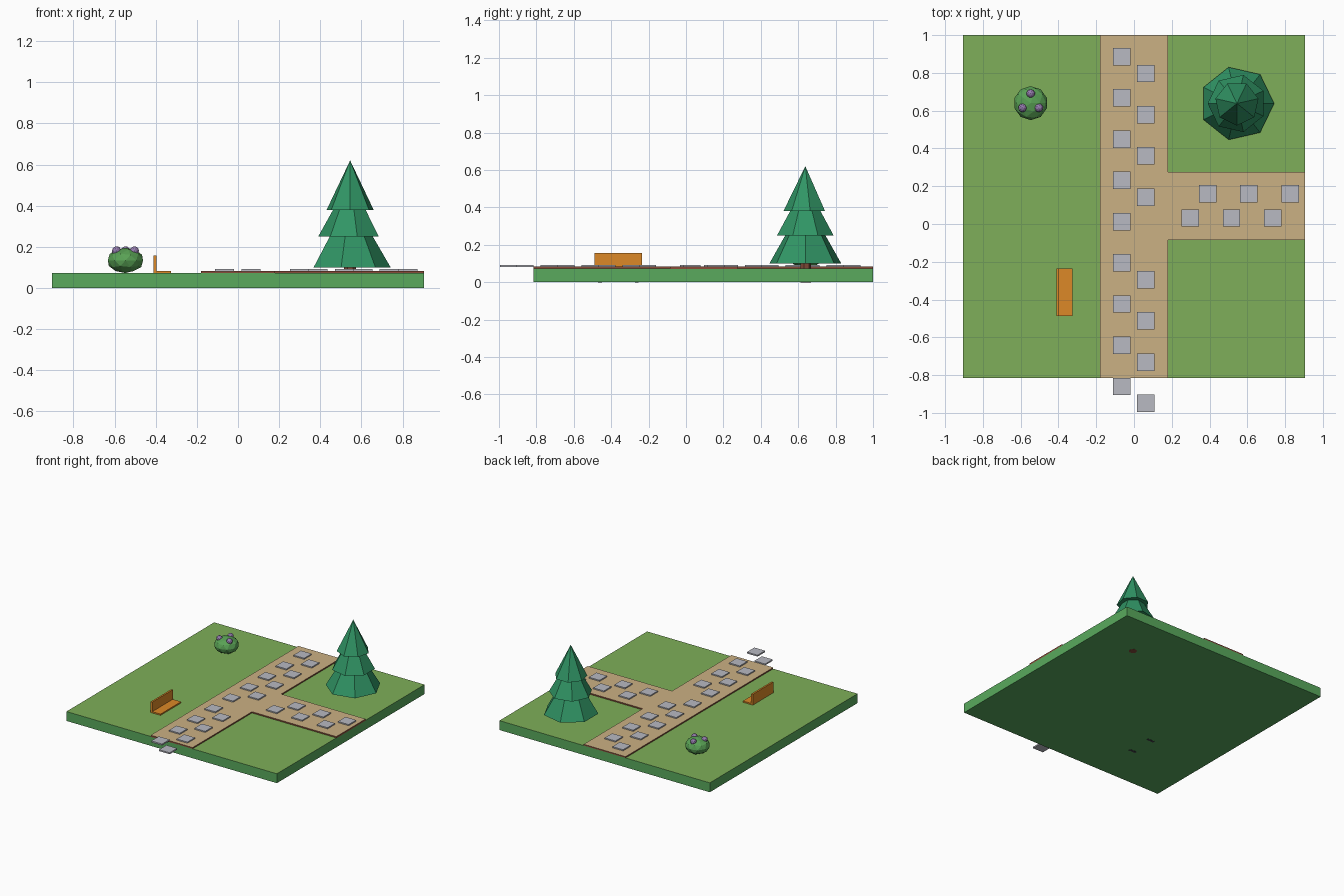
import bpy, math

if "Cube" in bpy.data.objects:
    bpy.data.objects.remove(bpy.data.objects["Cube"])


def mat(name, rgb):
    m = bpy.data.materials.new(name)
    m.diffuse_color = (*rgb, 1)
    m.use_nodes = True
    m.node_tree.nodes["Principled BSDF"].inputs["Base Color"].default_value = m.diffuse_color
    return m


TURF = mat("turf", (0.21, 0.43, 0.10))
SOIL = mat("turf_side", (0.10, 0.40, 0.11))
SAND = mat("sand", (0.60, 0.44, 0.23))
EARTH = mat("earth", (0.25, 0.07, 0.04))
STONE = mat("stone", (0.48, 0.49, 0.54))
WOOD = mat("orange_wood", (0.72, 0.25, 0.02))
IRON = mat("dark_iron", (0.05, 0.05, 0.06))
BARK = mat("bark", (0.22, 0.07, 0.04))
PINE = mat("pine", (0.03, 0.30, 0.13))
LEAF = mat("leaf", (0.10, 0.36, 0.09))
BERRY = mat("berry", (0.30, 0.20, 0.42))


def finish(name, *mats):
    o = bpy.context.object
    o.name = name
    for m in mats:
        o.data.materials.append(m)
    return o


def box(name, x0, x1, y0, y1, z0, z1, side, top=None):
    bpy.ops.mesh.primitive_cube_add(size=1, location=((x0 + x1) / 2, (y0 + y1) / 2, (z0 + z1) / 2))
    bpy.context.object.scale = (x1 - x0, y1 - y0, z1 - z0)
    o = finish(name, side)
    if top:
        o.data.materials.append(top)
        for p in o.data.polygons:
            p.material_index = int(p.normal.z > 0.9)


def ball(name, x, y, z, r, flat, m):
    bpy.ops.mesh.primitive_ico_sphere_add(subdivisions=2, radius=r, location=(x, y, z))
    bpy.context.object.scale.z = flat
    finish(name, m)


# Lawn slab and T-shaped path
box("lawn", -0.905, 0.905, -0.815, 1, 0, 0.073, SOIL, TURF)
box("main_path", -0.18, 0.18, -0.815, 1, 0.07, 0.083, EARTH, SAND)
box("side_path", 0.18, 0.905, -0.085, 0.275, 0.07, 0.083, EARTH, SAND)

# Staggered stepping stones
STEP, HALF = 0.2183, 0.046
spots = [(-0.065, 0.886 - STEP * i) for i in range(9)]
spots += [(0.063, 0.797 - STEP * i) for i in range(9) if i != 4]
spots += [(0.298 + STEP * i, 0.032) for i in range(3)]
spots += [(0.39 + STEP * i, 0.16) for i in range(3)]
for i, (x, y) in enumerate(spots):
    box(f"stepping_stone_{i}", x - HALF, x + HALF, y - HALF, y + HALF, 0.081, 0.092, STONE)

# Bench
box("bench_seat", -0.41, -0.325, -0.488, -0.235, 0.073, 0.083, WOOD)
box("bench_back", -0.41, -0.396, -0.488, -0.235, 0.083, 0.157, WOOD)
for i, y in enumerate((-0.46, -0.263)):
    box(f"bench_leg_{i}", -0.405, -0.345, y - 0.01, y + 0.01, -0.001, 0.074, IRON)

# Conifer: trunk and three turned seven-sided tiers
TX, TY = 0.545, 0.638
bpy.ops.mesh.primitive_cylinder_add(vertices=7, radius=0.03, depth=0.161, location=(TX, TY, 0.0795))
finish("tree_trunk", BARK)
tiers = [(0.10, 0.44, 0.197, 0), (0.25, 0.53, 0.155, 180), (0.38, 0.62, 0.117, -90)]
for i, (z0, z1, r, turn) in enumerate(tiers):
    bpy.ops.mesh.primitive_cone_add(vertices=7, radius1=r, depth=z1 - z0, location=(TX, TY, (z0 + z1) / 2),
                                    rotation=(0, 0, math.radians(turn - 90)))
    finish(f"tree_tier_{i}", PINE)

# Berry bush
BX, BY = -0.547, 0.64
ball("bush", BX, BY, 0.134, 0.09, 0.68, LEAF)
for i in range(3):
    a = math.radians(90 + 120 * i)
    ball(f"berry_{i}", BX + 0.05 * math.cos(a), BY + 0.05 * math.sin(a), 0.18, 0.023, 1, BERRY)
